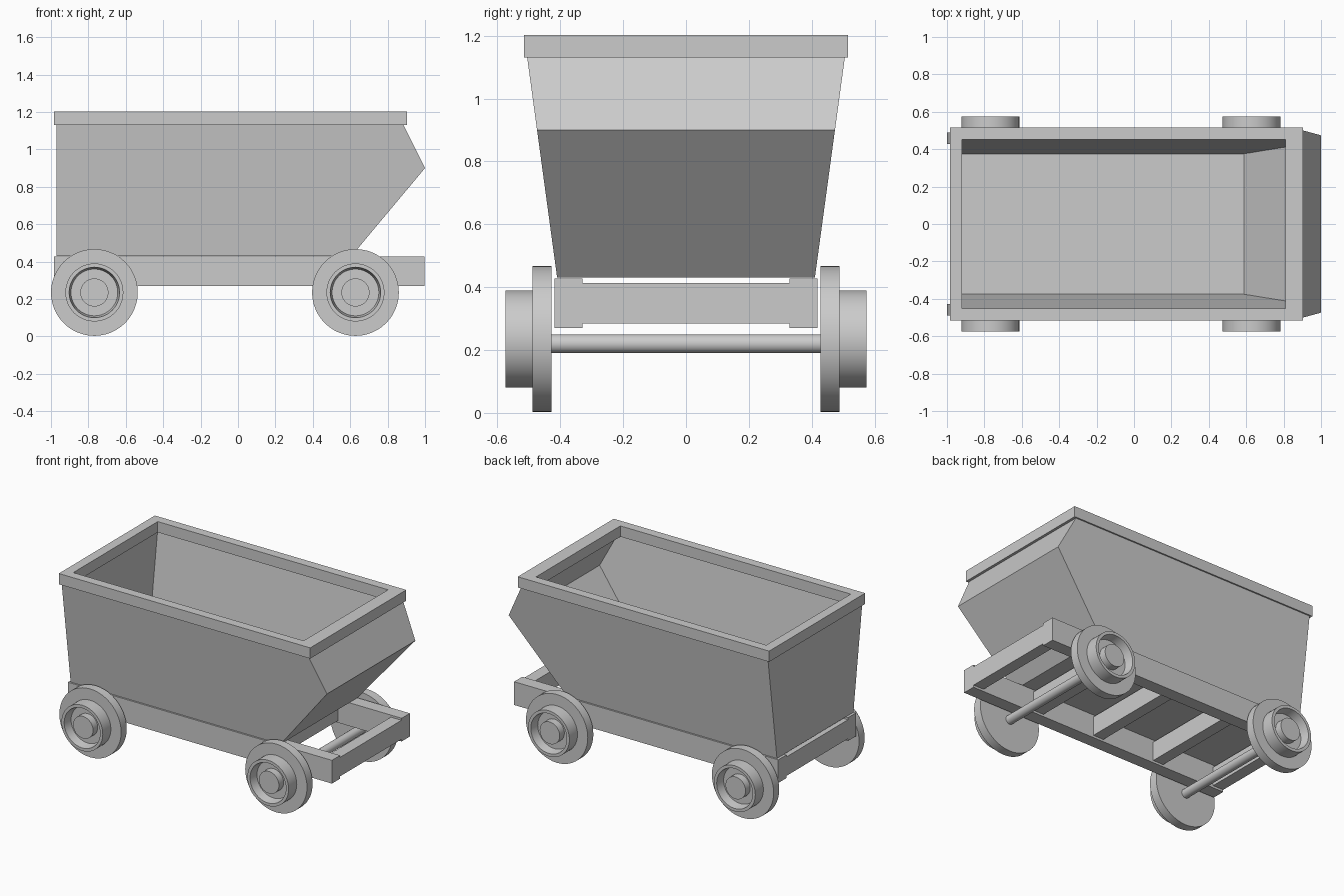
import bpy, bmesh
from math import cos, sin, tau

if "Cube" in bpy.data.objects:
    bpy.data.objects.remove(bpy.data.objects["Cube"])

steel = bpy.data.materials.new("grey_steel")
steel.use_nodes = True
steel.diffuse_color = (0.6, 0.6, 0.6, 1)
steel.node_tree.nodes["Principled BSDF"].inputs["Base Color"].default_value = (0.6, 0.6, 0.6, 1)


def finish(name, bm, smooth=False):
    bmesh.ops.recalc_face_normals(bm, faces=bm.faces)
    mesh = bpy.data.meshes.new(name)
    bm.to_mesh(mesh)
    bm.free()
    mesh.materials.append(steel)
    obj = bpy.data.objects.new(name, mesh)
    bpy.context.collection.objects.link(obj)
    if smooth:
        bpy.ops.object.select_all(action="DESELECT")
        obj.select_set(True)
        bpy.context.view_layer.objects.active = obj
        bpy.ops.object.shade_smooth_by_angle(angle=0.6)
    return obj


def box(name, x0, x1, y0, y1, z0, z1):
    bm = bmesh.new()
    bmesh.ops.create_cube(bm, size=1)
    for v in bm.verts:
        v.co.x = x1 if v.co.x > 0 else x0
        v.co.y = y1 if v.co.y > 0 else y0
        v.co.z = z1 if v.co.z > 0 else z0
    return finish(name, bm)


def bridge(bm, a, b):
    for i in range(len(a)):
        j = (i + 1) % len(a)
        bm.faces.new((a[i], a[j], b[j], b[i]))


def lathe(name, profile, x, z, side=1, steps=48):
    """Turn (radius, y) points about a sideways axis, capping both ends."""
    bm = bmesh.new()
    rings = [[bm.verts.new((x + r * cos(tau * i / steps), side * y, z + r * sin(tau * i / steps)))
              for i in range(steps)] for r, y in profile]
    for a, b in zip(rings, rings[1:]):
        bridge(bm, a, b)
    bm.faces.new(rings[0])
    bm.faces.new(rings[-1])
    return finish(name, bm, smooth=True)


# Hopper: side profiles of the outer and inner skins, flaring with height
WALL = 0.04
outer = [(-0.97, 0.43), (0.607, 0.43), (1.0, 0.9), (0.875, 1.15), (-0.97, 1.15)]
inner = [(-0.93, 0.47), (0.588, 0.47), (0.953, 0.905), (0.83, 1.15), (-0.93, 1.15)]
bm = bmesh.new()
tops = []
for profile, inset in ((outer, 0), (inner, WALL)):
    sides = []
    for s in (-1, 1):
        loop = [bm.verts.new((x, s * (0.41 + 0.136 * (z - 0.43) - inset), z)) for x, z in profile]
        bm.faces.new(loop)
        sides.append(loop)
    a, b = sides
    for i in (0, 1, 2, 4):
        j = (i + 1) % 5
        bm.faces.new((a[i], a[j], b[j], b[i]))
    tops.append((a[3], a[4], b[4], b[3]))
bridge(bm, *tops)
finish("hopper", bm)

# Rim: square-section frame round the opening
bm = bmesh.new()
loops = []
for x0, x1, y, z in ((-0.985, 0.903, 0.515, 1.13), (-0.985, 0.903, 0.515, 1.203),
                     (-0.92, 0.81, 0.453, 1.203), (-0.92, 0.81, 0.453, 1.13)):
    loops.append([bm.verts.new(p) for p in ((x0, -y, z), (x1, -y, z), (x1, y, z), (x0, y, z))])
for i in range(4):
    bridge(bm, loops[i], loops[(i + 1) % 4])
finish("hopper_rim", bm)

# Chassis: two long rails and evenly spaced cross beams
for label, s in (("left", 1), ("right", -1)):
    box(label + "_rail", -0.985, 0.998, *sorted((s * 0.33, s * 0.418)), 0.27, 0.428)
for i in range(5):
    x = -0.945 + i * 0.4755
    box(f"cross_beam_{i + 1}", x - 0.04, x + 0.04, -0.33, 0.33, 0.285, 0.414)

# Axles and flanged wheels with recessed hubs
wheel = [(0.232, 0.428), (0.232, 0.488), (0.155, 0.488), (0.155, 0.575), (0.135, 0.575),
         (0.125, 0.515), (0.075, 0.515), (0.075, 0.565)]
for end, x in (("rear", -0.768), ("front", 0.628)):
    lathe(end + "_axle", [(0.03, -0.43), (0.03, 0.43)], x, 0.22, steps=24)
    for label, s in (("left", 1), ("right", -1)):
        lathe(f"{end}_{label}_wheel", wheel, x, 0.235, s)
